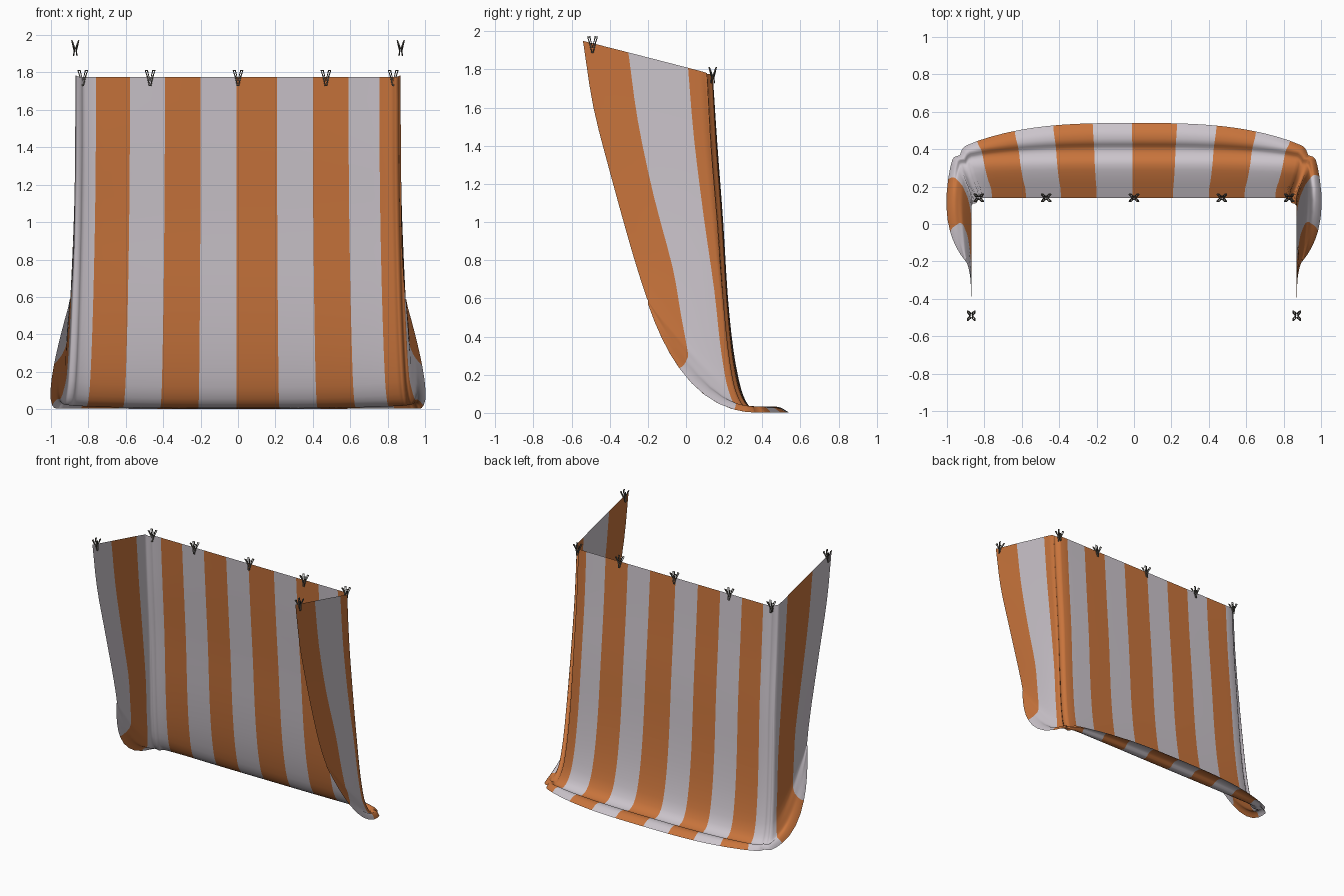
import bpy, math
from mathutils import Vector

if "Cube" in bpy.data.objects:
    bpy.data.objects.remove(bpy.data.objects["Cube"])


def material(name, rgb):
    m = bpy.data.materials.new(name)
    m.diffuse_color = (*rgb, 1)
    m.use_nodes = True
    m.node_tree.nodes["Principled BSDF"].inputs["Base Color"].default_value = m.diffuse_color
    return m


ORANGE = material("orange stripe", (0.58, 0.175, 0.045))
PALE = material("pale stripe", (0.60, 0.555, 0.60))
METAL = material("clip metal", (0.13, 0.12, 0.10))

# Right half of the cloth, top to hem: back middle (y, z), corner, side middle, front edge
ROWS = [
    ((.14, 1.775), (.87, .14, 1.775), (.87, -.20, 1.863), (.87, -.54, 1.95)),
    ((.165, 1.4), (.87, .16, 1.4), (.87, -.155, 1.5), (.87, -.485, 1.6)),
    ((.195, 1.0), (.875, .19, 1.0), (.875, -.08, 1.1), (.87, -.39, 1.23)),
    ((.22, .6), (.885, .215, .6), (.89, .01, .72), (.875, -.29, .87)),
    ((.25, .32), (.895, .24, .33), (.905, .05, .45), (.885, -.235, .69)),
    ((.29, .12), (.905, .27, .15), (.92, .08, .27), (.895, -.205, .60)),
    ((.335, .03), (.915, .305, .06), (.94, .09, .21), (.895, -.20, .59)),
    ((.40, .004), (.925, .345, .02), (.955, .085, .18), (.90, -.20, .585)),
    ((.44, .03), (.935, .375, .035), (.97, .08, .165), (.90, -.20, .58)),
    ((.49, .03), (.95, .385, .025), (.985, .07, .15), (.90, -.20, .576)),
    ((.54, .002), (.96, .395, .003), (1.0, .05, .135), (.90, -.20, .572)),
]

# Stripe edges along the cloth: |s| < 1 is the back, 1 to 2 is a side
EDGES = [-2, -1.66, -1.21, -.874, -.665, -.45, -.23, -.01, .24, .46, .68, .87,
         1.19, 1.65, 2]
STEPS = 4


def cloth_point(row, s):
    mid, c, m, f = row
    a, sign = abs(s), (1 if s >= 0 else -1)
    mid, c, m, f = Vector((0, *mid)), Vector(c), Vector(m), Vector(f)
    if a <= 1:
        t = a ** 3
        p = Vector((c.x * a, mid.y + (c.y - mid.y) * t, mid.z + (c.z - mid.z) * t))
    else:
        u = a - 1
        p = c * (1 - u) * (1 - 2 * u) + m * 4 * u * (1 - u) + f * u * (2 * u - 1)
    # soften the vertical corner
    d = abs(a - 1)
    if d < .08:
        k = .028 * (1 - d / .08) ** 2
        p.x -= k
        p.y -= k
    p.x *= sign
    return p


def smooth_column(points, n=3):
    out = []
    for i in range(len(points) - 1):
        p1, p2 = points[i], points[i + 1]
        t1 = (p2 - points[i - 1]) * .5 if i else p2 - p1
        t2 = (points[i + 2] - p1) * .5 if i + 2 < len(points) else p2 - p1
        lim = (p2 - p1).length
        t1 = t1 * min(1, lim / max(t1.length, 1e-6))
        t2 = t2 * min(1, lim / max(t2.length, 1e-6))
        for j in range(n):
            t = j / n
            out.append(p1 * (2*t**3 - 3*t*t + 1) + t1 * (t**3 - 2*t*t + t)
                       + p2 * (3*t*t - 2*t**3) + t2 * (t**3 - t*t))
    return out + [points[-1]]


# Striped curtain with its hem turned out on the floor
params = []
for i in range(len(EDGES) - 1):
    a, b = EDGES[i], EDGES[i + 1]
    cuts = [a + (b - a) * j / STEPS for j in range(STEPS)]
    for k in (-1.06, -1.03, -1, -.97, -.94, .94, .97, 1, 1.03, 1.06):
        if a < k < b:
            cuts.append(k)
    params += [(s, i % 2) for s in sorted(cuts)]
params.append((2, 0))

verts, faces, colours = [], [], []
for s, _ in params:
    column = smooth_column([cloth_point(r, s) for r in ROWS])
    for p in column:
        p.z = max(p.z, 0)
    verts += column
n = len(column)
for i in range(len(params) - 1):
    for j in range(n - 1):
        faces.append((i*n + j, i*n + j + 1, (i+1)*n + j + 1, (i+1)*n + j)[::-1])
        colours.append(params[i][1])
mesh = bpy.data.meshes.new("curtain")
mesh.from_pydata(verts, [], faces)
mesh.materials.append(PALE)
mesh.materials.append(ORANGE)
for poly, c in zip(mesh.polygons, colours):
    poly.material_index = c
    poly.use_smooth = True
curtain = bpy.data.objects.new("curtain", mesh)
bpy.context.collection.objects.link(curtain)


# Wire spring clips gripping the top edge: one bent loop on each face of the cloth
def clip(index, location, angle):
    curve = bpy.data.curves.new("clip", "CURVE")
    curve.dimensions = "3D"
    curve.bevel_depth = .004
    curve.bevel_resolution = 0
    for side in (-1, 1):
        pts = [(-.026, side * .018, .036), (-.012, side * .003, -.005),
               (-.004, side * .009, -.045), (.004, side * .009, -.045),
               (.012, side * .003, -.005), (.026, side * .018, .036),
               (.014, side * .018, .036), (0, side * .005, -.02),
               (-.014, side * .018, .036)]
        sp = curve.splines.new("POLY")
        sp.points.add(len(pts) - 1)
        for q, p in zip(sp.points, pts):
            q.co = (*p, 1)
        sp.use_cyclic_u = True
    curve.materials.append(METAL)
    ob = bpy.data.objects.new(f"clip_{index}", curve)
    ob.location = location
    ob.rotation_euler = (0, 0, angle)
    bpy.context.collection.objects.link(ob)


spots = [((x, .14, 1.775), 0) for x in (-.83, -.47, 0, .47, .83)]
spots += [((x, -.49, 1.935), math.pi / 2) for x in (-.87, .87)]
for i, (loc, ang) in enumerate(spots):
    clip(i + 1, loc, ang)
